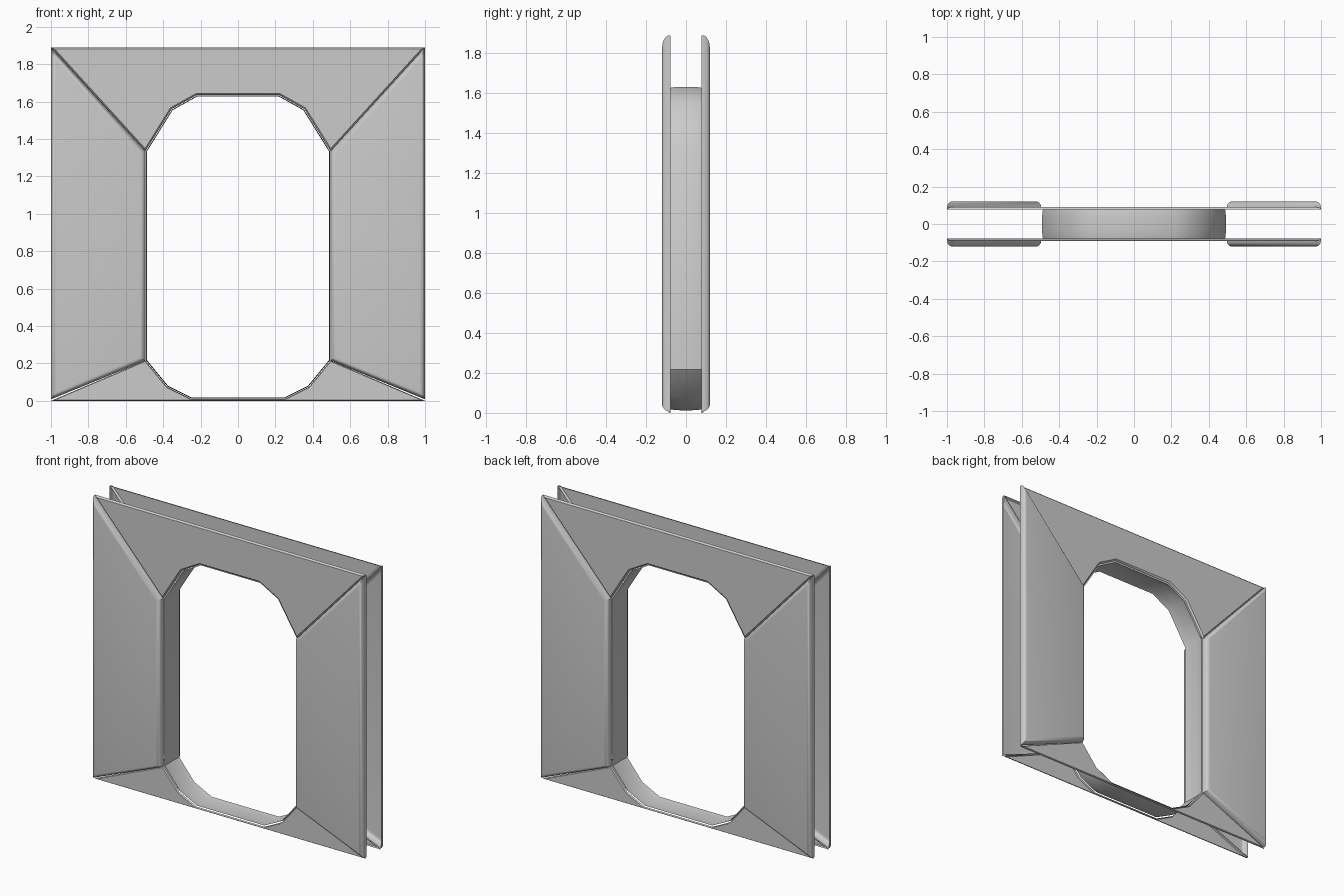
import bpy, bmesh
from mathutils import Vector

if "Cube" in bpy.data.objects:
    bpy.data.objects.remove(bpy.data.objects["Cube"])


def inset(poly, d):
    """Offset a counter-clockwise (x, z) outline inwards by d."""
    out = []
    n = len(poly)
    for i in range(n):
        p, a, b = Vector(poly[i]), Vector(poly[i - 1]), Vector(poly[(i + 1) % n])
        e1, e2 = (p - a).normalized(), (b - p).normalized()
        n1, n2 = Vector((-e1.y, e1.x)), Vector((-e2.y, e2.x))
        out.append(p + (n1 + n2) * d / (1 + n1.dot(n2)))
    return out


def shell(name, outline, rings, cap=True, mirror=(False, True, False)):
    """Loft inset copies of an outline at given y; cap the last ring."""
    bm = bmesh.new()
    loops = [[bm.verts.new((p.x, y, p.y)) for p in inset(outline, d)] for d, y in rings]
    n = len(outline)
    for a, b in zip(loops, loops[1:]):
        for i in range(n):
            j = (i + 1) % n
            bm.faces.new((a[i], a[j], b[j], b[i]))
    if cap:
        bm.faces.new(loops[-1])
    else:
        bmesh.ops.reverse_faces(bm, faces=bm.faces[:])
    me = bpy.data.meshes.new(name)
    bm.to_mesh(me)
    bm.free()
    ob = bpy.data.objects.new(name, me)
    bpy.context.collection.objects.link(ob)
    if any(mirror):
        mod = ob.modifiers.new("mirror", 'MIRROR')
        mod.use_axis = mirror
        mod.use_mirror_merge = False
    bpy.ops.object.select_all(action='DESELECT')
    ob.select_set(True)
    bpy.context.view_layer.objects.active = ob
    bpy.ops.object.shade_smooth_by_angle(angle=0.6)
    return ob


def flip(pts):
    return [(-x, z) for x, z in reversed(pts)]


W, H, Y0 = 1.0, 1.89, -0.077
arch = [(0.495, 1.335), (0.355, 1.56), (0.22, 1.635)]    # right upper corner
sill = [(0.25, 0.01), (0.38, 0.075), (0.495, 0.215)]     # right lower corner

# raised side casings with rounded edges, front and back, left and right
shell("side_casing", [(W, 0.008), (W, H), arch[0], sill[2]],
      [(0, Y0), (0, -0.088), (0.003, -0.101), (0.009, -0.111), (0.017, -0.118), (0.027, -0.12)],
      mirror=(True, True, False))

# flat header above the opening
shell("header_casing", [(W, H), (-W, H)] + flip(arch)[::-1] + arch[::-1],
      [(0, Y0), (0.002, -0.084), (0.009, -0.09)])

# flat threshold below the opening
shell("threshold_casing", [(-W, 0), (W, 0)] + sill[::-1] + flip(sill)[::-1],
      [(0, Y0), (0.001, -0.084), (0.004, -0.088)])

# jamb lining through the wall, slightly rounded at both edges
shell("jamb_lining", sill + arch + flip(arch) + flip(sill),
      [(0.008, Y0), (0.005, -0.06), (0.003, -0.03), (0.003, 0.03), (0.005, 0.06), (0.008, -Y0)],
      cap=False, mirror=(False, False, False))
